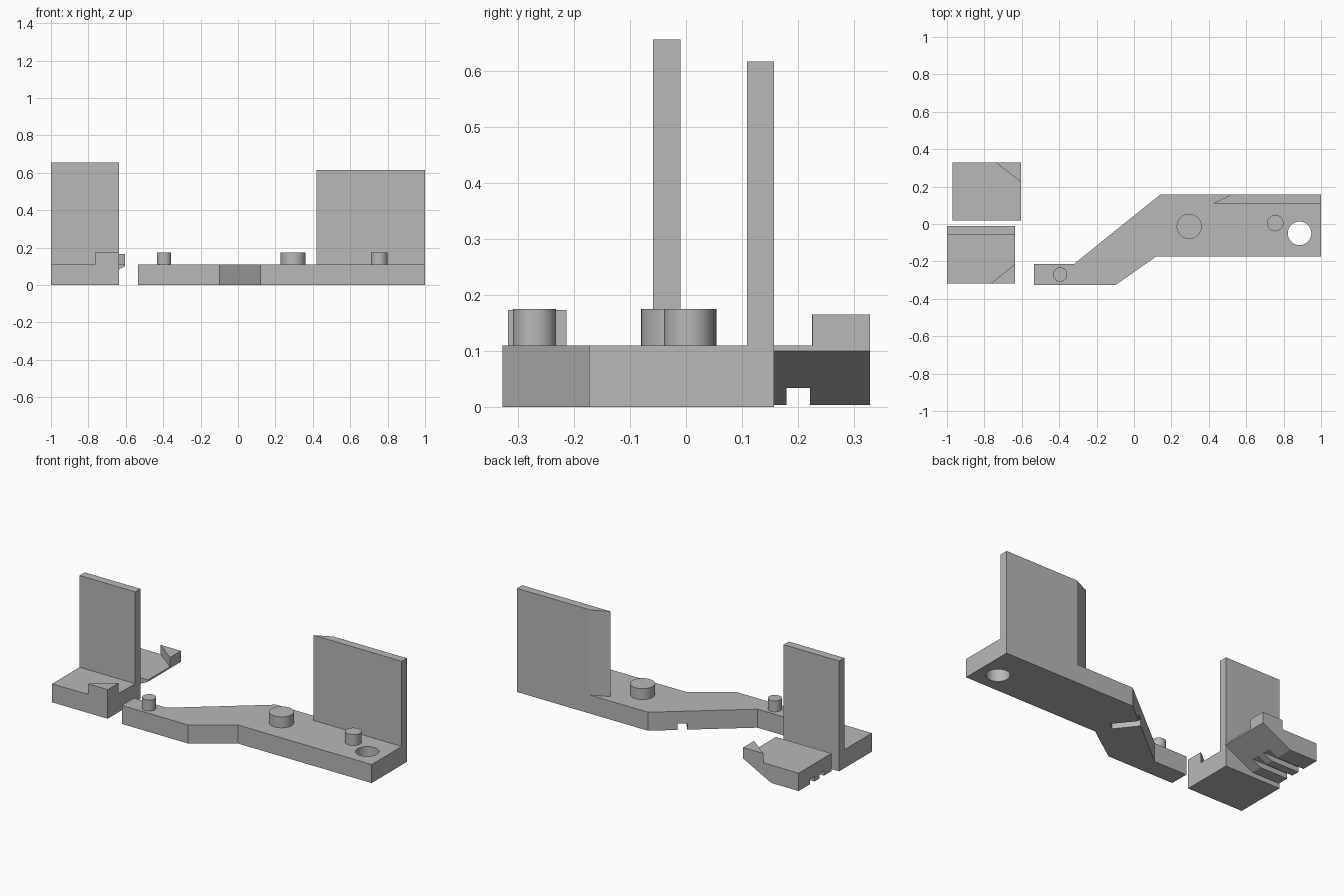
import bpy, bmesh, math
from mathutils import Matrix, Vector

cube = bpy.data.objects.get("Cube")
if cube:
    bpy.data.objects.remove(cube, do_unlink=True)

grey = bpy.data.materials.new("plain grey")
grey.use_nodes = True
colour = (0.48, 0.48, 0.48, 1)
grey.diffuse_color = colour
grey.node_tree.nodes["Principled BSDF"].inputs["Base Color"].default_value = colour


def finish(name, bm, matrix=None):
    if matrix:
        bm.transform(matrix)
    bmesh.ops.recalc_face_normals(bm, faces=bm.faces)
    mesh = bpy.data.meshes.new(name)
    bm.to_mesh(mesh)
    bm.free()
    mesh.materials.append(grey)
    obj = bpy.data.objects.new(name, mesh)
    bpy.context.collection.objects.link(obj)
    return obj


def prism(name, outline, low, high, upright=False):
    """Extrude an xy outline along z, or an xz outline along y if upright."""
    bm = bmesh.new()
    def place(p, h):
        return (p[0], h, p[1]) if upright else (p[0], p[1], h)
    face = bm.faces.new([bm.verts.new(place(p, low)) for p in outline])
    ext = bmesh.ops.extrude_face_region(bm, geom=[face])
    verts = [v for v in ext["geom"] if isinstance(v, bmesh.types.BMVert)]
    shift = Vector(place((0, 0), high - low))
    bmesh.ops.translate(bm, verts=verts, vec=shift)
    return finish(name, bm)


def box(name, x0, x1, y0, y1, z0, z1):
    return prism(name, [(x0, y0), (x1, y0), (x1, y1), (x0, y1)], z0, z1)


def cylinder(name, x, y, radius, low, high):
    bm = bmesh.new()
    bmesh.ops.create_cone(bm, cap_ends=True, segments=48, radius1=radius,
                          radius2=radius, depth=high - low)
    obj = finish(name, bm, Matrix.Translation((x, y, (low + high) / 2)))
    select(obj)
    bpy.ops.object.shade_smooth_by_angle(angle=math.radians(30))
    return obj


def select(obj):
    bpy.ops.object.select_all(action="DESELECT")
    obj.select_set(True)
    bpy.context.view_layer.objects.active = obj


def cut(obj, cutter):
    cutter.hide_render = True
    mod = obj.modifiers.new("cut", "BOOLEAN")
    mod.operation, mod.solver, mod.object = "DIFFERENCE", "EXACT", cutter
    select(obj)
    bpy.ops.object.modifier_apply(modifier=mod.name)
    bpy.data.objects.remove(cutter, do_unlink=True)


TOP = 0.11

# Cranked arm with a through hole
arm = prism("arm", [(-0.535, -0.327), (-0.1, -0.327), (0.12, -0.173), (1, -0.173),
                    (1, 0.157), (0.14, 0.157), (-0.32, -0.213), (-0.535, -0.213)], 0, TOP)
cut(arm, cylinder("hole_cutter", 0.885, -0.05, 0.063, -0.1, 0.3))

# Short slot under the arm, square to its slanted back edge
along = Vector((-0.46, -0.37)).normalized()
inward = Vector((-along.y, along.x))
mouth = Vector((0.14, 0.157)).lerp(Vector((-0.32, -0.213)), 0.315)
corners = [mouth + along * a + inward * d
           for a, d in ((-0.026, -0.05), (0.026, -0.05), (0.026, 0.153), (-0.026, 0.153))]
cut(arm, prism("slot_cutter", corners, -0.05, 0.037))

# Pins on the arm
for name, x, y, radius in (("end_pin", -0.395, -0.27, 0.038),
                           ("pivot_pin", 0.295, -0.013, 0.067),
                           ("small_pin", 0.755, 0.005, 0.044)):
    cylinder(name, x, y, radius, TOP, 0.175)

# Tall wall with a slanted end
prism("arm_wall", [(0.42, 0.109), (1, 0.109), (1, 0.157), (0.52, 0.157)], TOP, 0.616)

# Front clip: base, tall wall and corner stop
box("front_clip_base", -1, -0.635, -0.317, -0.01, 0, TOP)
box("front_clip_wall", -1, -0.635, -0.059, -0.01, TOP, 0.655)
prism("front_clip_stop", [(-0.765, -0.317), (-0.635, -0.317), (-0.635, -0.213)], TOP, 0.173)

# Back clip: ramped underside, two grooves and a corner stop
clip = prism("back_clip_base", [(-0.97, 0.004), (-0.79, 0.004), (-0.605, 0.1),
                                (-0.605, TOP), (-0.97, TOP)], 0.02, 0.328, upright=True)
for y in (0.2, 0.11):
    cut(clip, box("groove_cutter", -1.1, -0.7, y - 0.021, y + 0.021, -0.05, 0.034))
prism("back_clip_stop", [(-0.605, 0.225), (-0.605, 0.328), (-0.738, 0.328)], TOP, 0.165)
